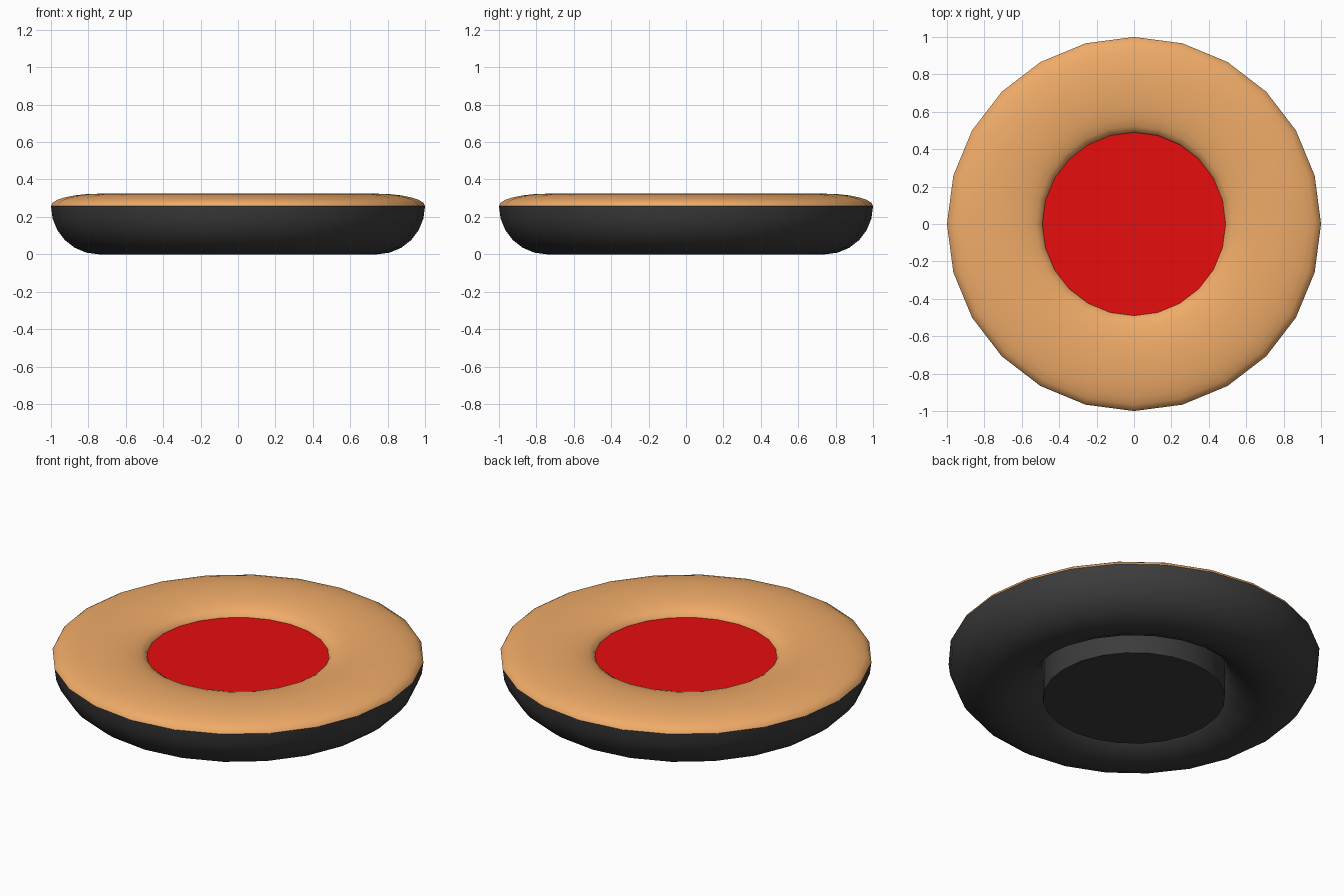
import bpy, bmesh, math

if "Cube" in bpy.data.objects:
    bpy.data.objects.remove(bpy.data.objects["Cube"])

SIDES, STEPS = 24, 12
RING, TUBE, MID = 0.745, 0.255, 0.258   # ring radius, tube radius, seam height


def material(name, colour):
    m = bpy.data.materials.new(name)
    m.diffuse_color = (*colour, 1)
    m.use_nodes = True
    m.node_tree.nodes["Principled BSDF"].inputs["Base Color"].default_value = m.diffuse_color
    return m


def lathe(name, profile, mat):
    """Revolve an open (radius, z) profile around the z axis."""
    bm = bmesh.new()
    rings = [[bm.verts.new((r * math.cos(a), r * math.sin(a), z)) for r, z in profile]
             for a in (i * math.tau / SIDES for i in range(SIDES))]
    for i in range(SIDES):
        a, b = rings[i], rings[(i + 1) % SIDES]
        for j in range(len(profile) - 1):
            bm.faces.new((a[j], b[j], b[j + 1], a[j + 1]))
    return finish(name, bm, mat)


def disc(name, radius, z, up, mat):
    bm = bmesh.new()
    vs = [bm.verts.new((radius * math.cos(i * math.tau / SIDES),
                        radius * math.sin(i * math.tau / SIDES), z)) for i in range(SIDES)]
    bm.faces.new(vs if up else vs[::-1])
    return finish(name, bm, mat)


def finish(name, bm, mat):
    me = bpy.data.meshes.new(name)
    bm.to_mesh(me)
    bm.free()
    me.materials.append(mat)
    ob = bpy.data.objects.new(name, me)
    bpy.context.collection.objects.link(ob)
    bpy.ops.object.select_all(action='DESELECT')
    ob.select_set(True)
    bpy.context.view_layer.objects.active = ob
    bpy.ops.object.shade_smooth_by_angle(angle=math.radians(40))
    return ob


def half_tube(height, start):
    """Half ellipse around the ring, sweeping half a turn from start."""
    return [(RING + TUBE * math.cos(start + math.pi * k / STEPS),
             MID + height * math.sin(start + math.pi * k / STEPS)) for k in range(STEPS + 1)]


dark = material("dark_grey", (0.045, 0.045, 0.045))
tan = material("tan", (0.87, 0.41, 0.14))
red = material("red", (0.8, 0.004, 0.004))
INNER = RING - TUBE

# Rounded underside and shallow padded top
lathe("ring_underside", half_tube(MID, math.pi), dark)
lathe("ring_top", half_tube(0.066, 0), tan)

# Central drum: red top, dark wall and base
disc("centre_top", INNER, MID, True, red)
lathe("centre_wall", [(INNER, 0), (INNER, MID)], dark)
disc("centre_base", INNER, 0, False, dark)
